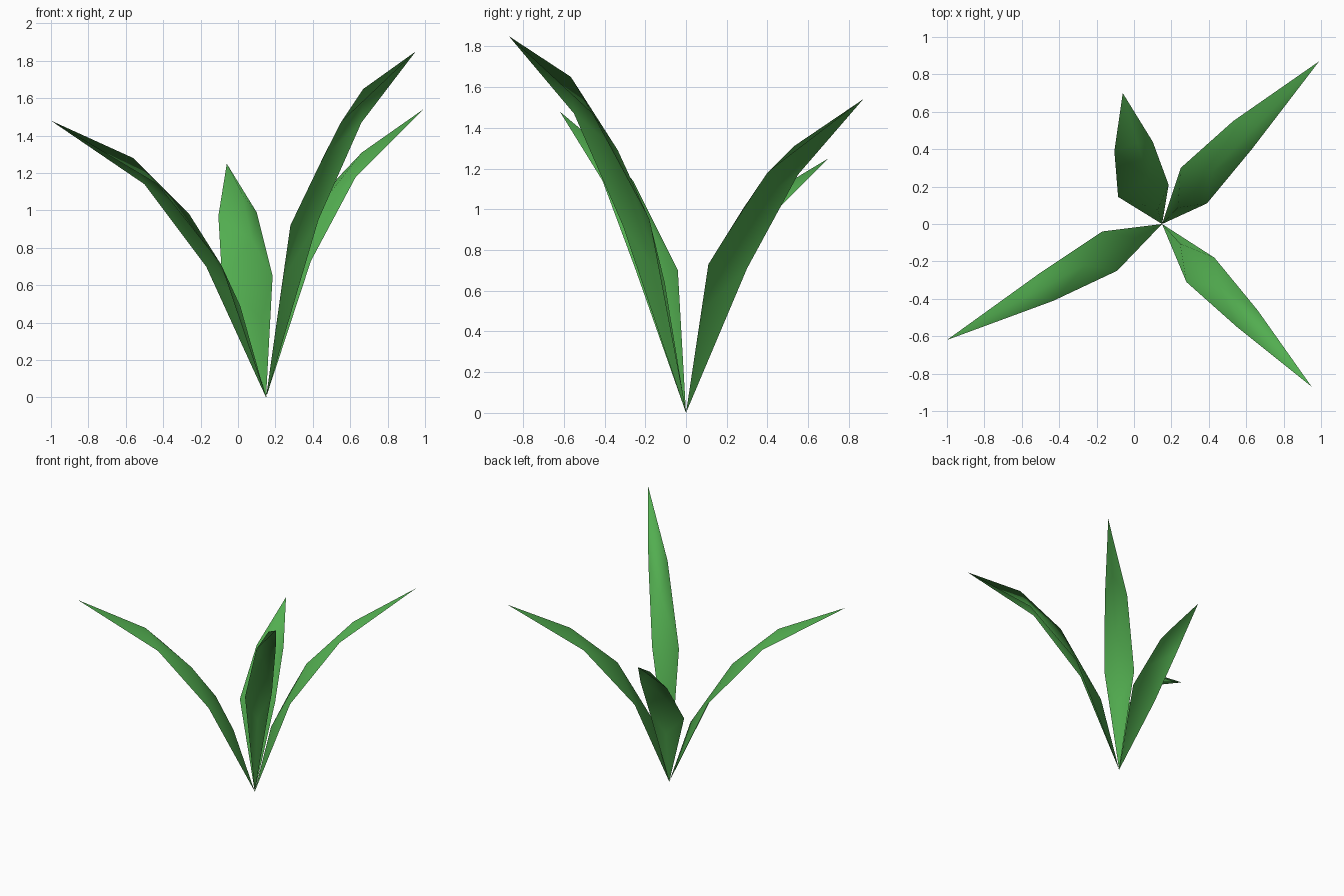
import bpy, bmesh
from mathutils import Vector

if "Cube" in bpy.data.objects:
    bpy.data.objects.remove(bpy.data.objects["Cube"])

green = bpy.data.materials.new("leaf green")
green.diffuse_color = (0.085, 0.42, 0.08, 1)
green.use_nodes = True
green.node_tree.nodes["Principled BSDF"].inputs["Base Color"].default_value = green.diffuse_color

BASE = Vector((0.15, 0, 0))


def leaf(name, tip, rib, left, right):
    """Arching pointed blade: raised midrib plus two edge points per side.
    rib = (fraction of reach, height) pairs; left/right as seen walking outward."""
    bm = bmesh.new()
    tip = Vector(tip)
    pts = [BASE]
    for t, z in rib:
        p = BASE.lerp(tip, t)
        p.z = z
        pts.append(p)
    pts.append(tip)
    m = [bm.verts.new(p) for p in pts]
    for side, flip in ((left, False), (right, True)):
        e1, e2 = [bm.verts.new(p) for p in side]
        for f in ((m[0], m[1], e1), (m[1], m[2], e1), (m[2], e2, e1),
                  (m[2], m[3], e2), (m[3], m[4], e2)):
            face = bm.faces.new(f[::-1] if flip else f)
            face.smooth = True
    me = bpy.data.meshes.new(name)
    bm.to_mesh(me)
    bm.free()
    me.materials.append(green)
    bpy.context.collection.objects.link(bpy.data.objects.new(name, me))


# Four blades fanning out from one root
leaf("leaf_back_right", (0.99, 0.87, 1.54),
     ((0.10, 0.51), (0.32, 1.0), (0.61, 1.31)),
     ((0.25, 0.30, 0.71), (0.53, 0.55, 1.17)),
     ((0.39, 0.11, 0.73), (0.63, 0.40, 1.18)))
leaf("leaf_front_right", (0.95, -0.87, 1.85),
     ((0.12, 0.64), (0.385, 1.29), (0.65, 1.65)),
     ((0.43, -0.18, 0.95), (0.66, -0.46, 1.47)),
     ((0.28, -0.31, 0.92), (0.55, -0.55, 1.47)))
leaf("leaf_front_left", (-1.0, -0.62, 1.48),
     ((0.12, 0.49), (0.357, 0.98), (0.617, 1.28)),
     ((-0.09, -0.25, 0.71), (-0.43, -0.41, 1.14)),
     ((-0.17, -0.04, 0.70), (-0.50, -0.26, 1.14)))
leaf("leaf_back", (-0.06, 0.70, 1.25),
     ((0.11, 0.42), (0.35, 0.84), (0.62, 1.09)),
     ((-0.085, 0.145, 0.63), (-0.105, 0.39, 0.97)),
     ((0.185, 0.21, 0.65), (0.10, 0.44, 0.99)))
